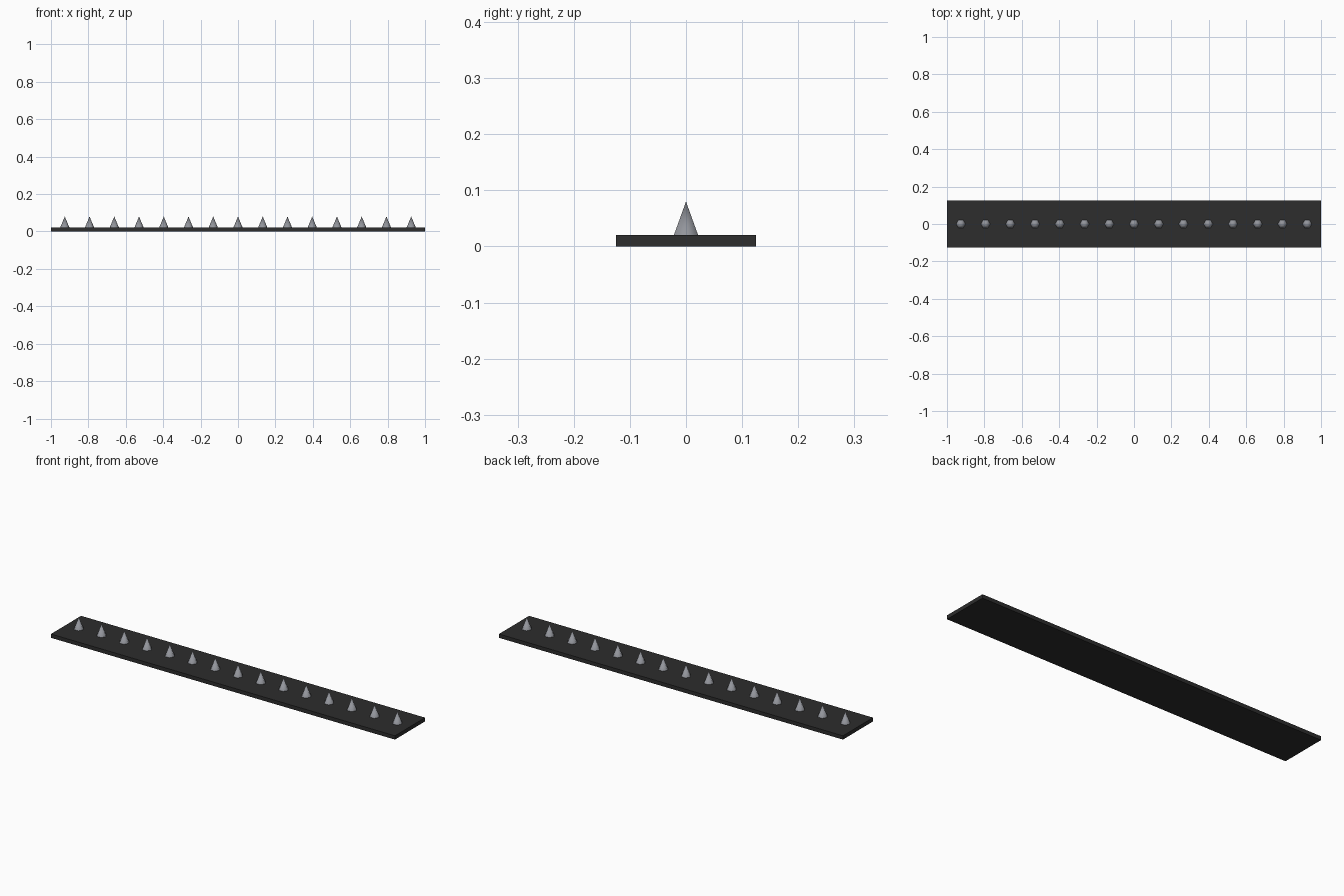
import bpy
import math

cube = bpy.data.objects.get("Cube")
if cube:
    bpy.data.objects.remove(cube, do_unlink=True)


def make_material(name, color, metallic=0.0):
    mat = bpy.data.materials.new(name)
    mat.use_nodes = True
    mat.diffuse_color = color
    shader = next(n for n in mat.node_tree.nodes if n.type == 'BSDF_PRINCIPLED')
    shader.inputs["Base Color"].default_value = color
    return mat


dark = make_material("dark rubber", (0.026, 0.026, 0.026, 1))
steel = make_material("grey steel", (0.29, 0.30, 0.33, 1))

LENGTH, WIDTH, THICK = 2.0, 0.25, 0.02
COUNT, REACH = 15, 0.926
RADIUS, HEIGHT = 0.025, 0.06

# Flat base strip
bpy.ops.mesh.primitive_cube_add(size=1, location=(0, 0, THICK / 2))
base = bpy.context.object
base.name = "base_strip"
base.scale = (LENGTH, WIDTH, THICK)
bpy.ops.object.transform_apply(location=False, rotation=False, scale=True)
base.data.materials.append(dark)

# Row of six-sided spikes, corners pointing along the strip
for i in range(COUNT):
    x = -REACH + 2 * REACH * i / (COUNT - 1)
    bpy.ops.mesh.primitive_cone_add(
        vertices=6, radius1=RADIUS, radius2=0, depth=HEIGHT,
        location=(x, 0, THICK + HEIGHT / 2), rotation=(0, 0, math.pi / 6))
    spike = bpy.context.object
    spike.name = f"spike_{i + 1}"
    spike.data.materials.append(steel)
    bpy.ops.object.shade_smooth_by_angle(angle=math.radians(65))
